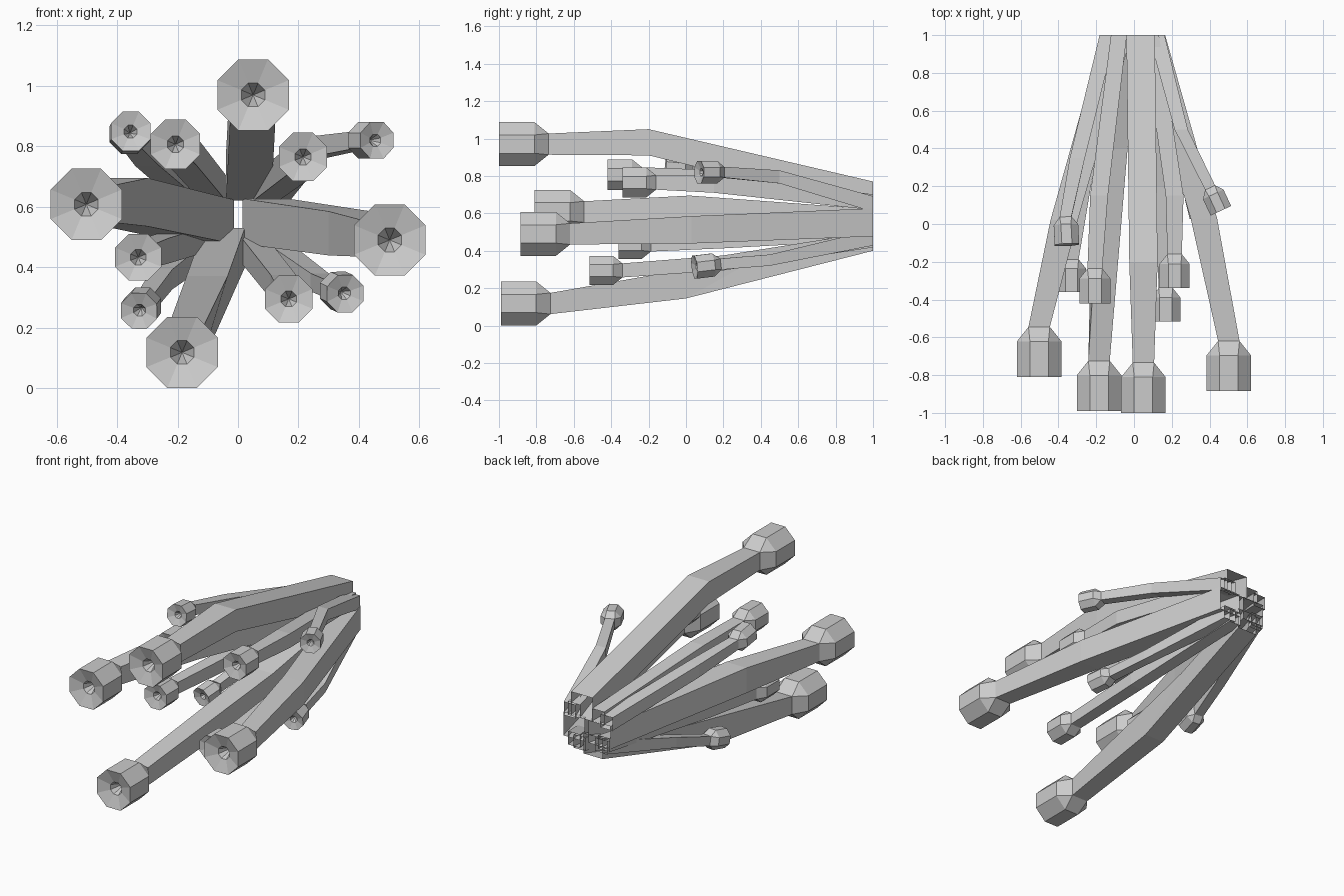
import bpy, bmesh, math
from mathutils import Vector

if "Cube" in bpy.data.objects:
    bpy.data.objects.remove(bpy.data.objects["Cube"])


def nozzle_arm(name, tip, radius, mid, end, aim=(0, -1, 0)):
    """Square arm, open at the rear, flaring into an octagonal nozzle.
    mid and end are (x, y, z, half width, half height, y shear by height, x shear)."""
    bm = bmesh.new()
    tip = Vector(tip)
    rot = Vector((0, 1, 0)).rotation_difference(-Vector(aim).normalized())

    def octagon(r, depth):
        r /= math.cos(math.pi / 8)
        pts = []
        for i in range(8):
            a = math.radians(22.5 + 45 * i)
            p = Vector((r * math.cos(a), depth, r * math.sin(a)))
            pts.append(bm.verts.new(tip + rot @ p))
        return pts

    corners = [(1, 1), (-1, 1), (-1, -1), (1, -1)]

    def square(x, y, z, hx, hz, shear=0, slide=0):
        return [bm.verts.new((x + sx * hx + sz * slide, y + sz * shear, z + sz * hz))
                for sx, sz in corners]

    def bridge(a, b):
        n = len(a)
        for i in range(n):
            j = (i + 1) % n
            bm.faces.new((a[i], a[j], b[j], b[i]))

    # dished mouth with a conical bore
    bore = octagon(radius * 0.33, radius * 0.22)
    rim = octagon(radius, 0)
    back = octagon(radius, radius * 1.6)
    apex = bm.verts.new(tip + rot @ Vector((0, radius * 1.0, 0)))
    for i in range(8):
        bm.faces.new((apex, bore[i], bore[(i + 1) % 8]))
    bridge(bore, rim)
    bridge(rim, back)

    # taper from octagon to square neck
    h = radius * 0.48
    neck = [bm.verts.new(tip + rot @ Vector((sx * h, radius * 2.25, sz * h)))
            for sx, sz in corners]
    for k in range(4):
        n = (k + 1) % 4
        bm.faces.new((back[2 * k], back[2 * k + 1], neck[k]))
        bm.faces.new((back[2 * k + 1], back[2 * n], neck[n], neck[k]))

    # bent square arm
    bend = square(*mid)
    bridge(neck, bend)
    bridge(bend, square(*end))

    bmesh.ops.recalc_face_normals(bm, faces=bm.faces[:])
    mesh = bpy.data.meshes.new(name)
    bm.to_mesh(mesh)
    bm.free()
    bpy.context.collection.objects.link(bpy.data.objects.new(name, mesh))


# four large arms
R = 0.118
nozzle_arm("large_arm_top", (0.05, -1, 0.97), R,
           (0.05, -0.2, 0.98, 0.075, 0.07), (0.035, 1, 0.695, 0.075, 0.075))
nozzle_arm("large_arm_left", (-0.502, -0.81, 0.608), R,
           (-0.37, 0.02, 0.615, 0.072, 0.08), (-0.09, 1, 0.55, 0.077, 0.073))
nozzle_arm("large_arm_right", (0.502, -0.885, 0.49), R,
           (0.37, 0.03, 0.512, 0.07, 0.073), (0.09, 1, 0.552, 0.075, 0.075))
nozzle_arm("large_arm_bottom", (-0.185, -0.99, 0.118), R,
           (-0.13, 0.2, 0.258, 0.068, 0.113, 0.2, 0.028), (-0.045, 1, 0.465, 0.068, 0.065))

# eight small arms: tip, radius, mid, end, aim
small = [
    ("upper_left_outer", (-0.355, -0.11, 0.85), 0.065,
     (-0.30, 0.35, 0.775, 0.04, 0.04), (-0.14, 1, 0.64), (0.05, -1, 0.1)),
    ("upper_left_inner", (-0.207, -0.42, 0.807), 0.082,
     (-0.185, 0.15, 0.785, 0.047, 0.047), (-0.08, 1, 0.66), (0, -1, 0)),
    ("upper_right_inner", (0.215, -0.34, 0.765), 0.08,
     (0.215, 0.15, 0.755, 0.047, 0.045), (0.09, 1, 0.66), (0, -1, 0)),
    ("upper_right_outer", (0.46, 0.07, 0.82), 0.06,
     (0.25, 0.5, 0.795, 0.035, 0.035), (0.12, 1, 0.65), (0.42, -0.9, 0)),
    ("lower_right_inner", (0.168, -0.515, 0.295), 0.078,
     (0.15, 0.2, 0.335, 0.042, 0.04), (0.05, 1, 0.46), (0, -1, 0)),
    ("lower_right_outer", (0.355, 0.045, 0.312), 0.062,
     (0.27, 0.45, 0.35, 0.03, 0.03), (0.09, 1, 0.47), (0.25, -1, -0.12)),
    ("lower_left_inner", (-0.33, -0.36, 0.433), 0.077,
     (-0.27, 0.2, 0.455, 0.042, 0.042), (-0.12, 1, 0.5), (0, -1, 0)),
    ("lower_left_outer", (-0.328, 0.1, 0.255), 0.06,
     (-0.25, 0.5, 0.36, 0.033, 0.033), (-0.1, 1, 0.48), (-0.15, -1, -0.2)),
]
for label, tip, r, mid, end, aim in small:
    nozzle_arm("small_arm_" + label, tip, r, mid, (*end, 0.042, 0.042), aim)
